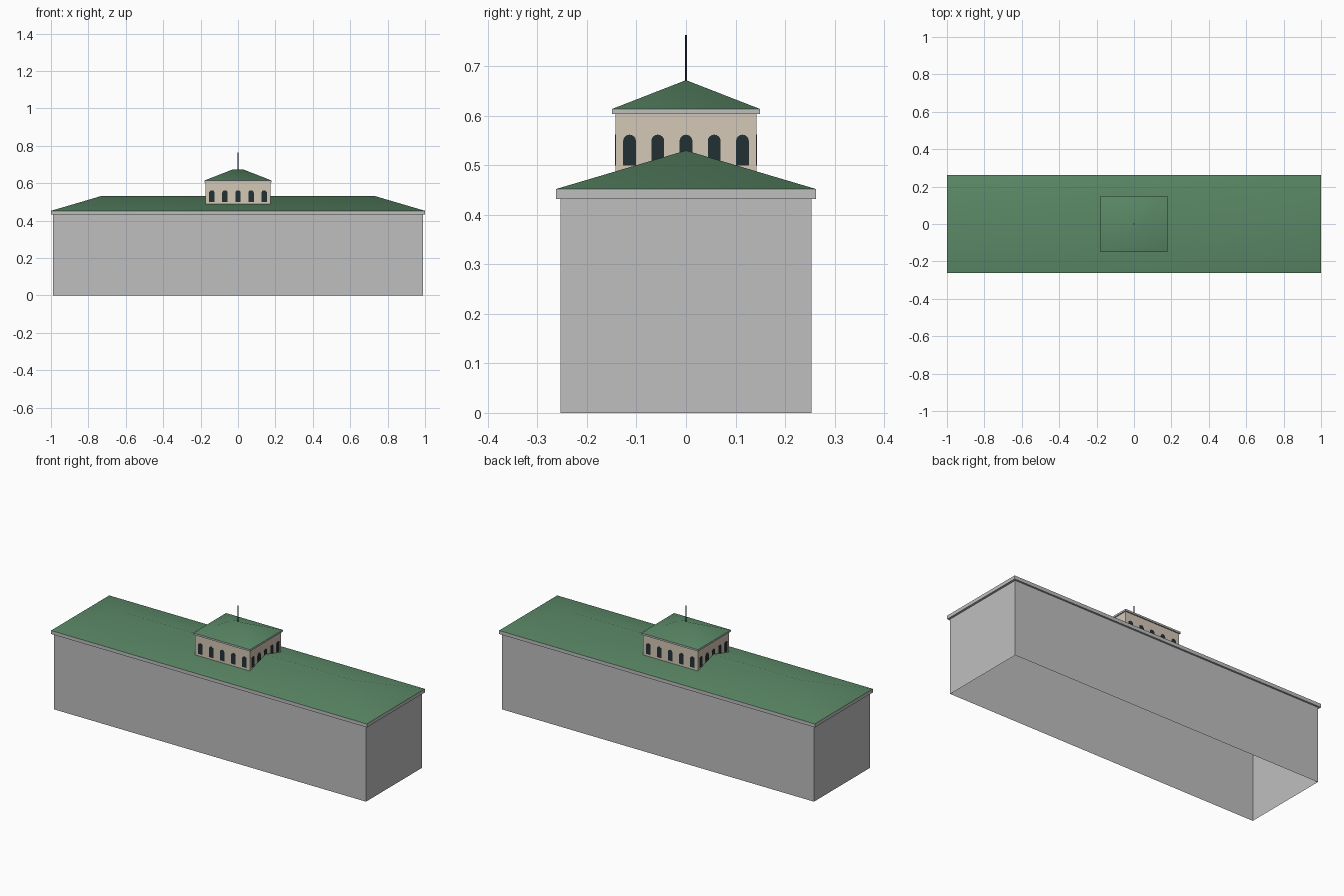
import bpy, bmesh, math

if "Cube" in bpy.data.objects:
    bpy.data.objects.remove(bpy.data.objects["Cube"])


def material(name, rgb):
    m = bpy.data.materials.new(name)
    m.diffuse_color = (*rgb, 1.0)
    m.use_nodes = True
    m.node_tree.nodes["Principled BSDF"].inputs["Base Color"].default_value = m.diffuse_color
    return m


GREY = material("stone_grey", (0.52, 0.52, 0.52))
GREEN = material("roof_green", (0.105, 0.25, 0.135))
BEIGE = material("warm_beige", (0.66, 0.58, 0.475))
DARK = material("window_dark", (0.016, 0.03, 0.033))
BLACK = material("spire_black", (0.01, 0.012, 0.018))


def build(name, verts, faces, mat):
    mesh = bpy.data.meshes.new(name)
    mesh.from_pydata(verts, [], faces)
    bm = bmesh.new()
    bm.from_mesh(mesh)
    bmesh.ops.recalc_face_normals(bm, faces=bm.faces)
    bm.to_mesh(mesh)
    bm.free()
    mesh.materials.append(mat)
    ob = bpy.data.objects.new(name, mesh)
    bpy.context.collection.objects.link(ob)
    return ob


def rect(hx, hy, z):
    return [(-hx, -hy, z), (hx, -hy, z), (hx, hy, z), (-hx, hy, z)]


SIDES = [(i, (i + 1) % 4, (i + 1) % 4 + 4, i + 4) for i in range(4)]


def block(name, hx, hy, z0, z1, mat, caps=True):
    ends = [(3, 2, 1, 0), (4, 5, 6, 7)] if caps else []
    return build(name, rect(hx, hy, z0) + rect(hx, hy, z1), SIDES + ends, mat)


def hip_roof(name, hx, hy, ridge, z0, z1):
    verts = rect(hx, hy, z0) + [(-ridge, 0, z1), (ridge, 0, z1)]
    faces = [(0, 1, 5, 4), (1, 2, 5), (2, 3, 4, 5), (3, 0, 4)]
    ob = build(name, verts, faces, GREEN)
    # Open sheet: make sure the slopes face upward
    if ob.data.polygons[0].normal.z < 0:
        ob.data.flip_normals()
    for p in ob.data.polygons:
        p.use_smooth = True
    ob.data.set_sharp_from_angle(angle=math.radians(40))
    return ob


def arched_window(name, width, z0, z1, location, angle):
    """Thin round-headed plate facing -y before rotation."""
    r = width / 2
    outline = [(-r, z0), (r, z0)]
    outline += [(r * math.cos(a), z1 - r + r * math.sin(a))
                for a in (math.pi * i / 8 for i in range(9))]
    n = len(outline)
    verts = [(x, y, z) for y in (-0.001, 0.001) for x, z in outline]
    faces = [tuple(range(n)), tuple(range(2 * n - 1, n - 1, -1))]
    faces += [(i, (i + 1) % n, (i + 1) % n + n, i + n) for i in range(n)]
    ob = build(name, verts, faces, DARK)
    ob.location = location
    ob.rotation_euler.z = angle
    return ob


# Main hall: open-bottomed walls, overhanging cornice, hipped roof
block("main_walls", 0.988, 0.253, 0.0, 0.433, GREY, caps=False)
block("main_cornice", 1.0, 0.263, 0.432, 0.452, GREY)
hip_roof("main_roof", 1.0, 0.263, 0.735, 0.452, 0.53)

# Rooftop lantern
LX, LY = 0.174, 0.142
block("lantern_walls", LX, LY, 0.455, 0.605, BEIGE)
block("lantern_cornice", 0.18, 0.149, 0.604, 0.614, GREY)
hip_roof("lantern_roof", 0.18, 0.149, 0.031, 0.614, 0.672)

# Five arched windows on each lantern side
for k in range(-2, 3):
    for s in (-1, 1):
        arched_window("long_side_window", 0.029, 0.5, 0.562,
                      (k * 0.07, s * LY, 0), 0 if s < 0 else math.pi)
        arched_window("end_window", 0.026, 0.5, 0.562,
                      (s * LX, k * 0.057, 0), s * math.pi / 2)

# Spire
block("spire", 0.0018, 0.0018, 0.668, 0.763, BLACK)
